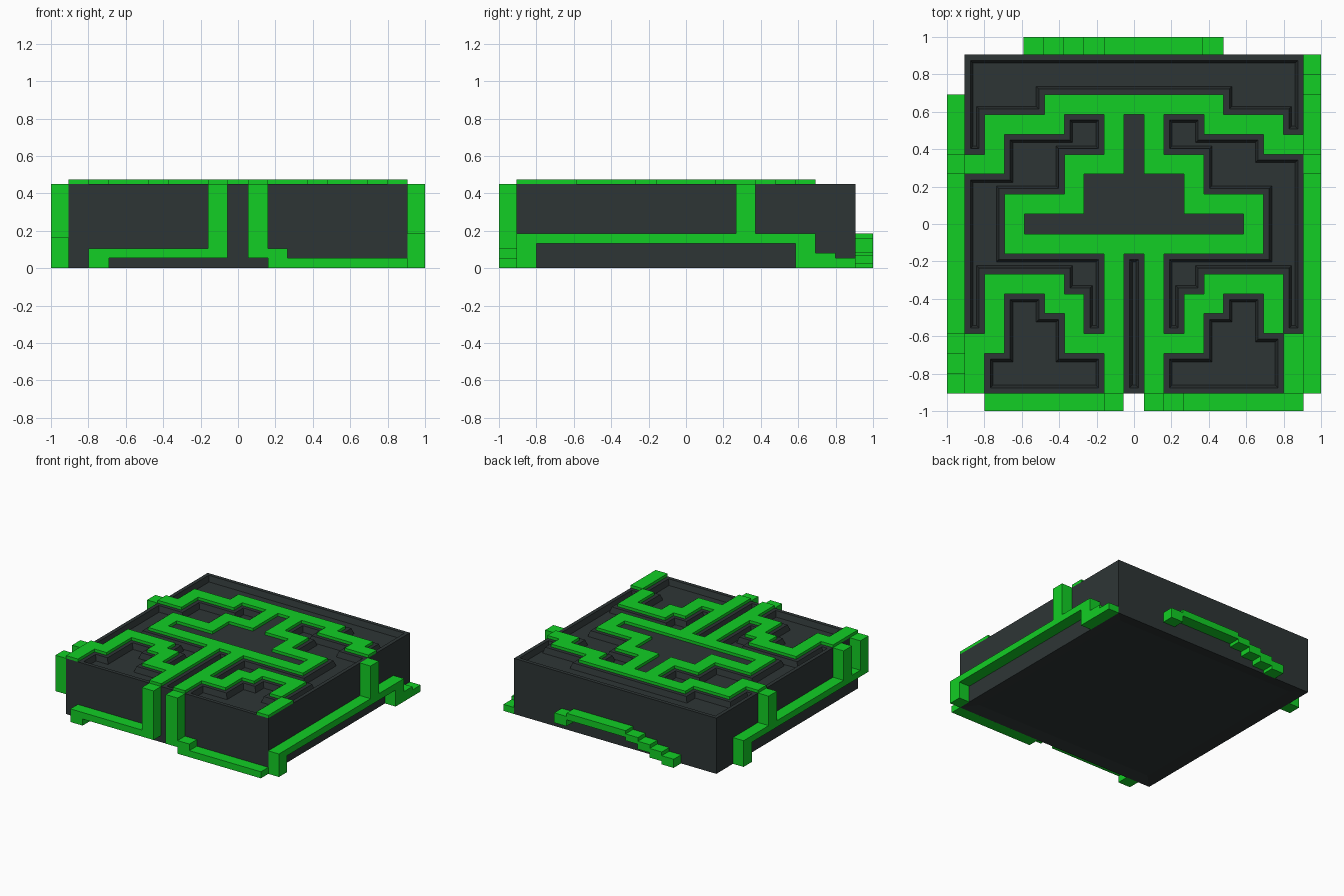
import bpy, bmesh

if "Cube" in bpy.data.objects:
    bpy.data.objects.remove(bpy.data.objects["Cube"])

H, E, C = 0.45, 0.905, 0.1065      # slab height, half width, cell size
T = 0.473                          # top of raised traces

# top pattern: # raised trace, . sunken panel, - flat dark panel
PATTERN = [
    ".................",
    ".................",
    "....#########....",
    ".####..#-#..####.",
    ".#.....#-#.....##",
    "##...###-###.....",
    ".....#-----#.....",
    "..####-----####..",
    "..#-----------#..",
    "..#############..",
    ".......#.#.......",
    ".####..#.#..####.",
    ".#..##.#.#.##..#.",
    ".#...#.#.#.#...#.",
    "##...###.###....#",
    "#......#.#......#",
    "#......#.#......#",
]


def material(name, rgb):
    m = bpy.data.materials.new(name)
    m.diffuse_color = (*rgb, 1)
    m.use_nodes = True
    m.node_tree.nodes["Principled BSDF"].inputs["Base Color"].default_value = m.diffuse_color
    return m


GREEN = material("bright green", (0.006, 0.62, 0.018))
DARK = material("dark slate", (0.027, 0.036, 0.036))


def finish(name, bm, mat):
    bmesh.ops.recalc_face_normals(bm, faces=bm.faces)
    me = bpy.data.meshes.new(name)
    bm.to_mesh(me)
    bm.free()
    me.materials.append(mat)
    ob = bpy.data.objects.new(name, me)
    bpy.context.collection.objects.link(ob)


def grid(bm, z):
    """Grid of 17 x 17 cells; returns (face, pattern mark) pairs and the vertices."""
    v = [[bm.verts.new((-E + C * i, E - C * j, z)) for i in range(18)] for j in range(18)]
    cells = [(bm.faces.new((v[j][i], v[j + 1][i], v[j + 1][i + 1], v[j][i + 1])), PATTERN[j][i])
             for j in range(17) for i in range(17)]
    return cells, v


# slab with sunken panels on top
bm = bmesh.new()
cells, v = grid(bm, H)
rim = ([v[17][i] for i in range(17)] + [v[j][17] for j in range(17, 0, -1)]
       + [v[0][i] for i in range(17, 0, -1)] + [v[j][0] for j in range(17)])
low = [bm.verts.new((p.co.x, p.co.y, 0)) for p in rim]
n = len(rim)
for k in range(n):
    bm.faces.new((rim[k], low[k], low[(k + 1) % n], rim[(k + 1) % n]))
bottom = bm.faces.new(low)
bmesh.ops.recalc_face_normals(bm, faces=bm.faces)
panels = [f for f, mark in cells if mark == "."]
for width in (0.03, 0.014):
    bmesh.ops.inset_region(bm, faces=panels, thickness=width, use_even_offset=True)
for p in {p for f in panels for p in f.verts}:
    p.co.z = H - 0.045
bmesh.ops.inset_region(bm, faces=[bottom], thickness=0.1, use_even_offset=True)
for p in bottom.verts:
    p.co.z = 0.015
finish("slab", bm, DARK)

# raised traces on top
bm = bmesh.new()
cells, v = grid(bm, T)
bmesh.ops.delete(bm, geom=[f for f, mark in cells if mark != "#"], context="FACES")
ext = bmesh.ops.extrude_face_region(bm, geom=bm.faces[:], use_keep_orig=True)
for p in ext["geom"]:
    if isinstance(p, bmesh.types.BMVert):
        p.co.z = H
finish("top_traces", bm, GREEN)


def side_traces(name, axis, sign, boxes):
    """Boxes (a0, a1, z0, z1) standing out from one wall of the slab."""
    bm = bmesh.new()
    for a0, a1, z0, z1 in boxes:
        for p in bmesh.ops.create_cube(bm, size=1)["verts"]:
            along = (a0 + a1) / 2 + p.co.x * (a1 - a0)
            out = sign * (0.9525 + p.co.y * 0.095)
            z = (z0 + z1) / 2 + p.co.z * (z1 - z0)
            p.co = (out, along, z) if axis == "x" else (along, out, z)
    finish(name, bm, GREEN)


side_traces("front_traces", "y", -1, [
    (-0.16, -0.055, 0.053, H), (-0.8, -0.16, 0.053, 0.106), (-0.8, -0.69, 0, 0.053),
    (0.053, 0.16, 0.053, H), (0.16, 0.265, 0.053, 0.106), (0.16, E, 0, 0.053)])

side_traces("right_traces", "x", 1, [
    (-E, 0.692, 0.133, 0.186), (-E, -0.8, 0, 0.133), (0.266, 0.372, 0.186, H),
    (0.586, 0.692, 0, 0.133), (0.692, 0.8, 0.027, 0.08), (0.692, E, 0, 0.053)])

side_traces("left_traces", "x", -1, [
    (-E, 0.692, 0.16, 0.212), (0.586, 0.692, 0, 0.16), (0.266, 0.372, 0.212, H),
    (-0.692, -0.586, 0.212, H), (-E, -0.8, 0.212, H)])

# arch with a stair on the back wall
stair = [(-0.27 - C * k, -0.16 - C * k, max(0.106 - 0.04 * k, 0), 0.16 - 0.03 * k) for k in range(4)]
side_traces("back_traces", "y", 1, [
    (-0.16, 0.37, 0.133, 0.186), (0.37, 0.479, 0.08, 0.16)] + stair)
